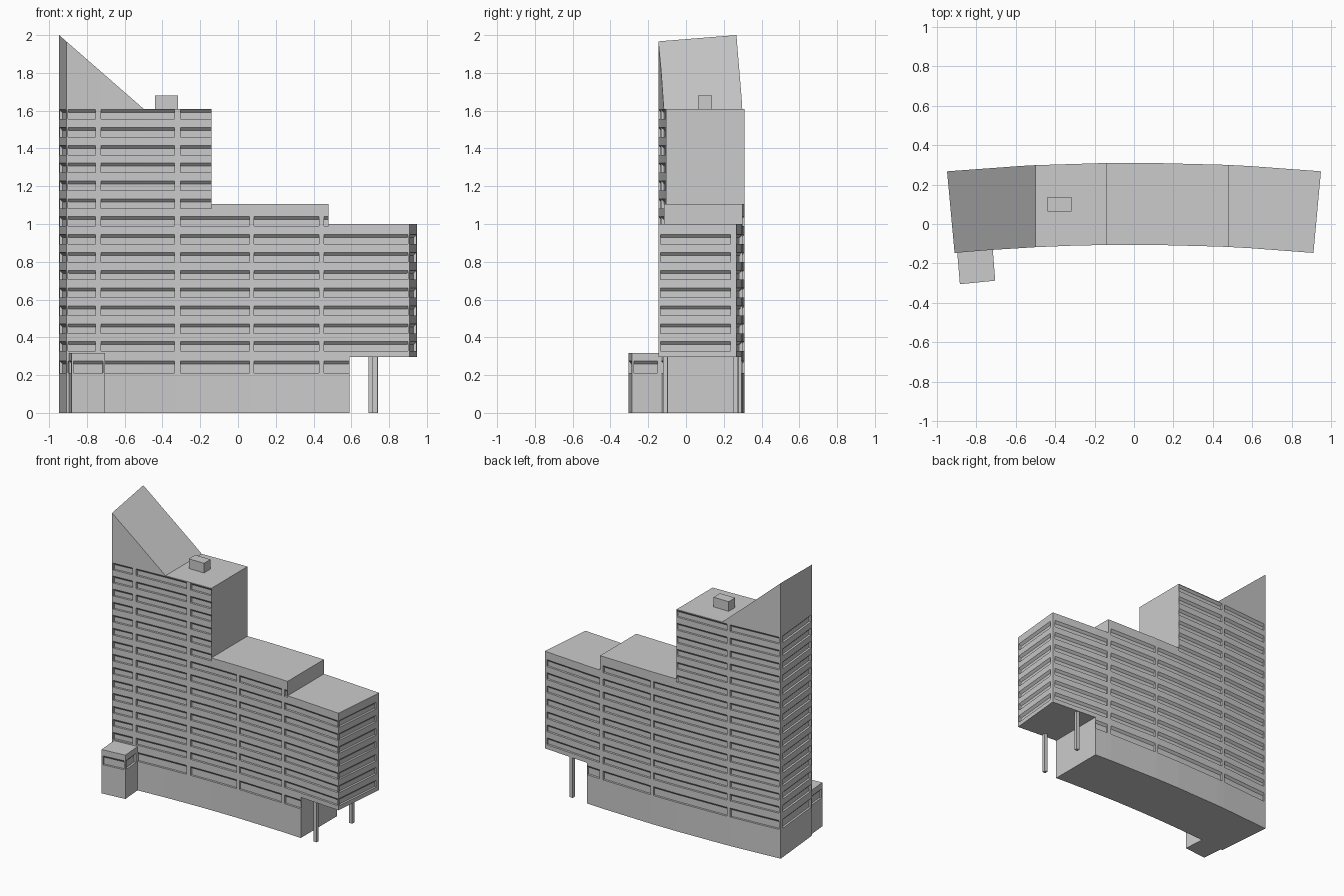
import bpy, bmesh, math
from mathutils import Vector

if "Cube" in bpy.data.objects:
    bpy.data.objects.remove(bpy.data.objects["Cube"])

RF, RB, CY = 9.95, 10.365, -10.055      # concentric front and back arcs
DEPTH, HEAD = 0.015, 0.016              # window recess and sloped head
ROWS = [(0.21, 0.275)] + [(0.327 + 0.0945 * k, 0.377 + 0.0945 * k) for k in range(14)]
FRONT_BAYS = [(-0.9, -0.755), (-0.725, -0.335), (-0.305, 0.06), (0.085, 0.43), (0.455, 0.9)]
BACK_BAYS = [(-0.935, -0.56), (-0.535, 0.045), (0.07, 0.455), (0.485, 0.93)]
XF, XB = 0.909, 0.947                   # half widths of front and back
WEDGE_X = -0.5

grey = bpy.data.materials.new("concrete grey")
grey.diffuse_color = (0.6, 0.6, 0.6, 1)
grey.use_nodes = True
grey.node_tree.nodes["Principled BSDF"].inputs["Base Color"].default_value = grey.diffuse_color


def y_front(x):
    return CY + math.sqrt(RF * RF - x * x)


def y_back(x):
    return CY + math.sqrt(RB * RB - x * x)


def front(u, z, d=0):
    return (u, y_front(u) + d, z)


def back(u, z, d=0):
    return (-u, y_back(u) - d, z)


def flat(a, b):
    """Point function of a straight wall from a to b, outside on its right."""
    a, b = Vector(a), Vector(b)
    t = (b - a).normalized()

    def point(u, z, d=0):
        p = a + t * u
        return (p.x - t.y * d, p.y + t.x * d, z)
    return point, (b - a).length


def face(bm, pts):
    bm.faces.new([bm.verts.new(p) for p in pts])


def breaks(u0, u1, bays):
    us = {u0, u1} | {e for b in bays for e in b if u0 < e < u1}
    us |= {s for s in (WEDGE_X, -WEDGE_X) if u0 < s < u1}
    return sorted(us)


def wall(bm, P, u0, u1, z0, z1, bays, rows):
    """Wall panel with recessed strip windows."""
    rows = [r for r in rows if r[0] >= z0 and r[1] <= z1]
    zs = sorted({z0, z1} | {e for r in rows for e in r} | ({0.295} if z0 < 0.295 < z1 else set()))
    us = breaks(u0, u1, bays)
    for a, b in zip(us, us[1:]):
        bay = next((q for q in bays if q[0] <= a and b <= q[1]), None)
        for lo, hi in zip(zs, zs[1:]):
            if not (bay and (lo, hi) in rows):
                face(bm, [P(a, lo), P(b, lo), P(b, hi), P(a, hi)])
                continue
            m, d = hi - min(HEAD, 0.6 * (hi - lo)), DEPTH
            face(bm, [P(a, lo, d), P(b, lo, d), P(b, m, d), P(a, m, d)])
            face(bm, [P(a, m, d), P(b, m, d), P(b, hi), P(a, hi)])
            face(bm, [P(a, lo), P(b, lo), P(b, lo, d), P(a, lo, d)])
            if a == bay[0]:
                face(bm, [P(a, lo), P(a, lo, d), P(a, m, d), P(a, hi)])
            if b == bay[1]:
                face(bm, [P(b, lo), P(b, hi), P(b, m, d), P(b, lo, d)])


def finish(bm, name):
    bmesh.ops.remove_doubles(bm, verts=bm.verts, dist=1e-5)
    me = bpy.data.meshes.new(name)
    bm.to_mesh(me)
    bm.free()
    me.materials.append(grey)
    bpy.context.collection.objects.link(bpy.data.objects.new(name, me))


def box(name, x, y, z0, z1, sx, sy, angle=0):
    bm = bmesh.new()
    bmesh.ops.create_cube(bm, size=1)
    c, s = math.cos(angle), math.sin(angle)
    for v in bm.verts:
        px, py = v.co.x * sx, v.co.y * sy
        v.co = (x + px * c - py * s, y + px * s + py * c, z0 if v.co.z < 0 else z1)
    finish(bm, name)


def slab(bm, f0, f1, b0, b1, z, up=True):
    """Horizontal roof or underside; z may be a function of x."""
    h = z if callable(z) else (lambda x: z)
    pts = [front(u, h(u)) for u in breaks(f0, f1, FRONT_BAYS)]
    pts += [back(u, h(-u)) for u in breaks(-b1, -b0, BACK_U)]
    face(bm, pts if up else pts[::-1])


BACK_U = [(-b, -a) for a, b in BACK_BAYS]

# Curved stepped building: tower, middle, and raised right wing
bm = bmesh.new()
sections = [(-XF, -0.14, -XB, -0.14, 0, 1.61), (-0.14, 0.48, -0.14, 0.48, 0, 1.105),
            (0.48, 0.59, 0.48, 0.59, 0, 1.0), (0.59, XF, 0.59, XB, 0.295, 1.0)]
for f0, f1, b0, b1, z0, z1 in sections:
    wall(bm, front, f0, f1, z0, z1, FRONT_BAYS, ROWS)
    wall(bm, back, -b1, -b0, z0, z1, BACK_U, ROWS)
    slab(bm, f0, f1, b0, b1, z0, up=False)
    if f0 == -XF:
        slab(bm, WEDGE_X, f1, WEDGE_X, b1, z1)
    else:
        slab(bm, f0, f1, b0, b1, z1)

# End walls with windows
P, n = flat((XF, y_front(XF)), (XB, y_back(XB)))
wall(bm, P, 0, n, 0.295, 1.0, [(0.012, n - 0.03)], ROWS)
P, n = flat((-XB, y_back(XB)), (-XF, y_front(XF)))
wall(bm, P, 0, n, 0, 1.61, [(0.03, n - 0.012)], ROWS)

# Plain walls at the steps and behind the columns
for x, lo, hi in ((-0.14, 1.105, 1.61), (0.48, 1.0, 1.105), (0.59, 0, 0.295)):
    face(bm, [front(x, lo), back(-x, lo), back(-x, hi), front(x, hi)])


# Sloping crown on the left end
def crown(x):
    return 1.61 + (WEDGE_X - x) * 0.39 / (XB + WEDGE_X)


fu = breaks(-XF, WEDGE_X, FRONT_BAYS)
bu = breaks(-WEDGE_X, XB, BACK_U)
for us, Q, sgn in ((fu, front, 1), (bu, back, -1)):
    for a, b in zip(us, us[1:]):
        q = [Q(a, 1.61), Q(b, 1.61), Q(b, crown(sgn * b)), Q(a, crown(sgn * a))]
        face(bm, [p for i, p in enumerate(q) if p not in q[:i]])
face(bm, [back(XB, 1.61), front(-XF, 1.61), front(-XF, crown(-XF)), back(XB, crown(-XB))])
slab(bm, -XF, WEDGE_X, -XB, WEDGE_X, crown)
finish(bm, "building")

# Entrance block in front of the tower
bm = bmesh.new()
c = [(-0.882, -0.305), (-0.703, -0.287), (-0.717, -0.11), (-0.897, -0.125)]
for i in range(4):
    P, n = flat(c[i], c[(i + 1) % 4])
    bays = [] if i == 2 else [(0.012, n - (0.04 if i == 1 else 0.012))]
    if i == 3:
        bays = [(0.04, n - 0.012)]
    wall(bm, P, 0, n, 0, 0.318, bays, [(0.21, 0.275), (0.288, 0.308)])
face(bm, [(x, y, 0.318) for x, y in c])
face(bm, [(x, y, 0) for x, y in c[::-1]])
finish(bm, "entrance_block")

# Roof housing and the two columns under the wing
box("roof_housing", -0.378, 0.1, 1.605, 1.68, 0.122, 0.074)
for name, r in (("front_column", 9.972), ("back_column", 10.345)):
    box(name, r * math.sin(0.0705), CY + r * math.cos(0.0705), 0, 0.3, 0.024, 0.024, -0.0705)
